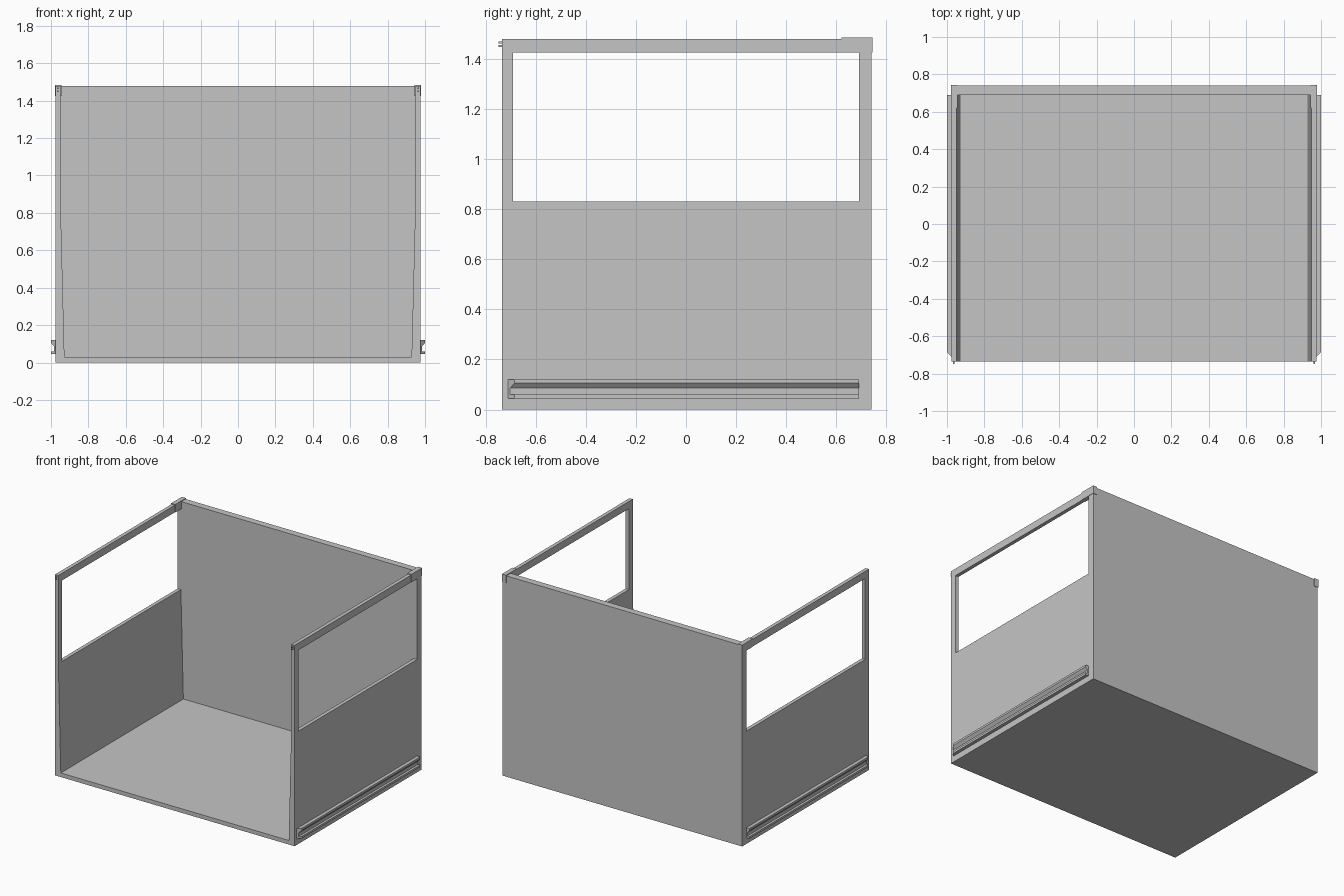
import bpy, bmesh
from mathutils import Vector

if "Cube" in bpy.data.objects:
    bpy.data.objects.remove(bpy.data.objects["Cube"], do_unlink=True)

grey = bpy.data.materials.new("plain grey")
grey.use_nodes = True
colour = (0.56, 0.56, 0.56, 1)
grey.diffuse_color = colour
grey.node_tree.nodes["Principled BSDF"].inputs["Base Color"].default_value = colour


def prism(name, profile, y0, y1, mirror=False):
    """Extrude an (x, z) profile along y."""
    bm = bmesh.new()
    face = bm.faces.new([bm.verts.new((x, y0, z)) for x, z in profile])
    result = bmesh.ops.extrude_face_region(bm, geom=[face])
    moved = [g for g in result["geom"] if isinstance(g, bmesh.types.BMVert)]
    bmesh.ops.translate(bm, verts=moved, vec=Vector((0, y1 - y0, 0)))
    bmesh.ops.recalc_face_normals(bm, faces=bm.faces)
    mesh = bpy.data.meshes.new(name)
    bm.to_mesh(mesh)
    bm.free()
    mesh.materials.append(grey)
    obj = bpy.data.objects.new(name, mesh)
    bpy.context.collection.objects.link(obj)
    if mirror:
        obj.modifiers.new("Mirror", "MIRROR")
    return obj


def box(name, x0, x1, y0, y1, z0, z1, mirror=False):
    return prism(name, [(x0, z0), (x1, z0), (x1, z1), (x0, z1)], y0, y1, mirror)


FRONT, BACK, TOP, SILL = -0.735, 0.74, 1.478, 0.83

# Floor and back wall
box("floor", -0.93, 0.93, FRONT, BACK, 0, 0.03)
box("back_wall", -0.948, 0.948, 0.69, BACK, 0.03, TOP)

# Side walls, thicker towards the floor, with a window opening
cutter = box("window_cutter", 0.8, 1.1, -0.69, 0.69, SILL, 1.425)
cutter.hide_render = True
cutter.hide_viewport = True
wall = prism("side_walls", [(0.975, 0), (0.975, TOP), (0.948, TOP),
                            (0.948, SILL), (0.928, 0.03), (0.928, 0)], FRONT, BACK)
cut = wall.modifiers.new("Window", "BOOLEAN")
cut.operation = "DIFFERENCE"
cut.solver = "EXACT"
cut.object = cutter
wall.modifiers.new("Mirror", "MIRROR")

# Brackets on the top back corners
box("corner_brackets", 0.944, 0.978, 0.62, 0.744, 1.425, 1.484, True)

# Grooved rails low on the outside, with slanted front ends
rail = prism("side_rails", [(0.975, 0.045), (1.0, 0.045), (1.0, 0.06), (0.983, 0.06),
                            (0.983, 0.085), (1.0, 0.105), (1.0, 0.12), (0.975, 0.12)],
             -0.685, 0.69, True)
for v in rail.data.vertices:
    if v.co.y < 0:
        v.co.y -= 1.0 - v.co.x

# Small pins on the front ends of the top rails
for label, z in (("lower", 1.45), ("upper", 1.465)):
    box(label + "_pins", 0.959, 0.967, -0.748, FRONT, z - 0.004, z + 0.004, True)
